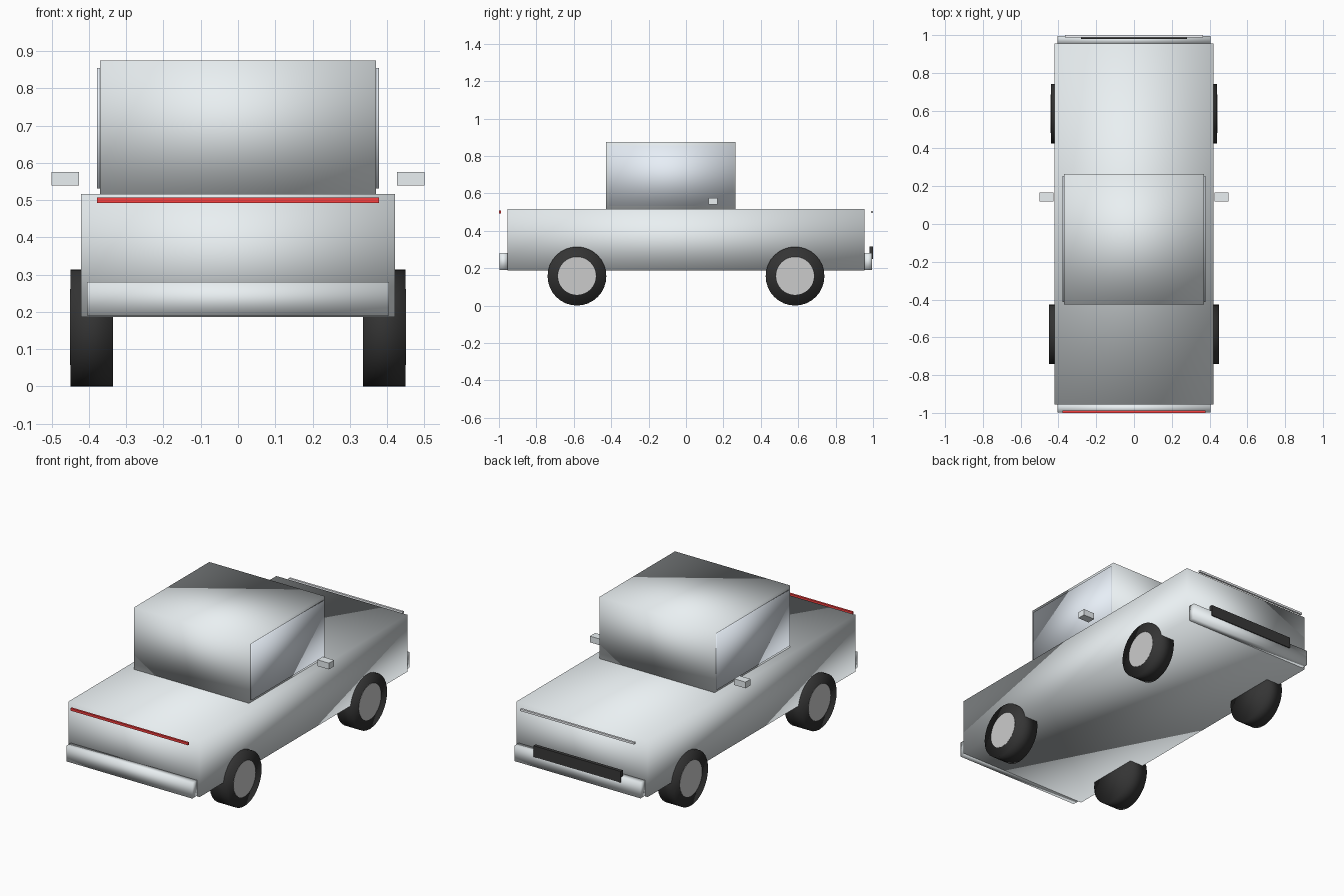
import bpy, math

if "Cube" in bpy.data.objects:
    bpy.data.objects.remove(bpy.data.objects["Cube"])


def material(name, rgb):
    m = bpy.data.materials.new(name)
    m.diffuse_color = (*rgb, 1)
    m.use_nodes = True
    m.node_tree.nodes["Principled BSDF"].inputs["Base Color"].default_value = m.diffuse_color
    return m


SILVER = material("silver_paint", (0.82, 0.87, 0.89))
GLASS = material("pale_glass", (0.80, 0.86, 0.93))
HUB = material("hub_metal", (0.80, 0.80, 0.83))
RUBBER = material("rubber", (0.035, 0.035, 0.035))
DARK = material("dark_trim", (0.04, 0.04, 0.04))
RED = material("red_light", (0.95, 0.05, 0.05))
WHITE = material("white_light", (0.95, 0.97, 1.0))


def box(name, x, y, z, mat, smooth=False):
    """Box from (min, max) ranges on each axis."""
    bpy.ops.mesh.primitive_cube_add(
        size=1, location=[(a + b) / 2 for a, b in (x, y, z)])
    o = bpy.context.object
    o.name = name
    o.scale = [b - a for a, b in (x, y, z)]
    bpy.ops.object.transform_apply(location=False, rotation=False, scale=True)
    o.data.materials.append(mat)
    if smooth:
        bpy.ops.object.shade_smooth()
    return o


def disc(name, r, x0, x1, y, z, mat, edge_angle):
    """Cylinder lying along x."""
    bpy.ops.mesh.primitive_cylinder_add(
        vertices=32, radius=r, depth=abs(x1 - x0),
        location=((x0 + x1) / 2, y, z), rotation=(0, math.pi / 2, 0))
    o = bpy.context.object
    o.name = name
    o.data.materials.append(mat)
    bpy.ops.object.shade_smooth_by_angle(angle=math.radians(edge_angle))
    return o


# Main shell and cabin
box("body", (-0.422, 0.422), (-0.955, 0.955), (0.187, 0.516), SILVER, True)
box("cabin", (-0.37, 0.37), (-0.427, 0.265), (0.514, 0.875), SILVER, True)

# Bumpers at both ends
box("front_bumper", (-0.405, 0.405), (-0.998, -0.953), (0.19, 0.28), SILVER, True)
box("rear_bumper", (-0.405, 0.405), (0.953, 0.995), (0.19, 0.28), SILVER, True)

# Light bars and dark grille
box("red_light_bar", (-0.378, 0.378), (-1.0, -0.988), (0.493, 0.507), RED)
box("pale_light_bar", (-0.366, 0.366), (0.988, 1.0), (0.494, 0.506), WHITE)
box("grille", (-0.28, 0.28), (0.98, 1.0), (0.25, 0.315), DARK)

# Parts repeated on both sides
for side, s in (("left", -1), ("right", 1)):
    box(side + "_window", sorted((s * 0.366, s * 0.378)), (-0.413, 0.255),
        (0.531, 0.855), GLASS, True)
    box(side + "_mirror", sorted((s * 0.427, s * 0.5)), (0.12, 0.168),
        (0.539, 0.575), SILVER)
    # Wheels with flush hubs, one axle slightly wider
    for end, y, xo in (("front", -0.583, 0.45), ("rear", 0.583, 0.44)):
        disc(f"{end}_{side}_tyre", 0.157, s * 0.335, s * xo, y, 0.157, RUBBER, 100)
        disc(f"{end}_{side}_hub", 0.102, s * (xo - 0.05), s * (xo + 0.001),
             y, 0.159, HUB, 30)
